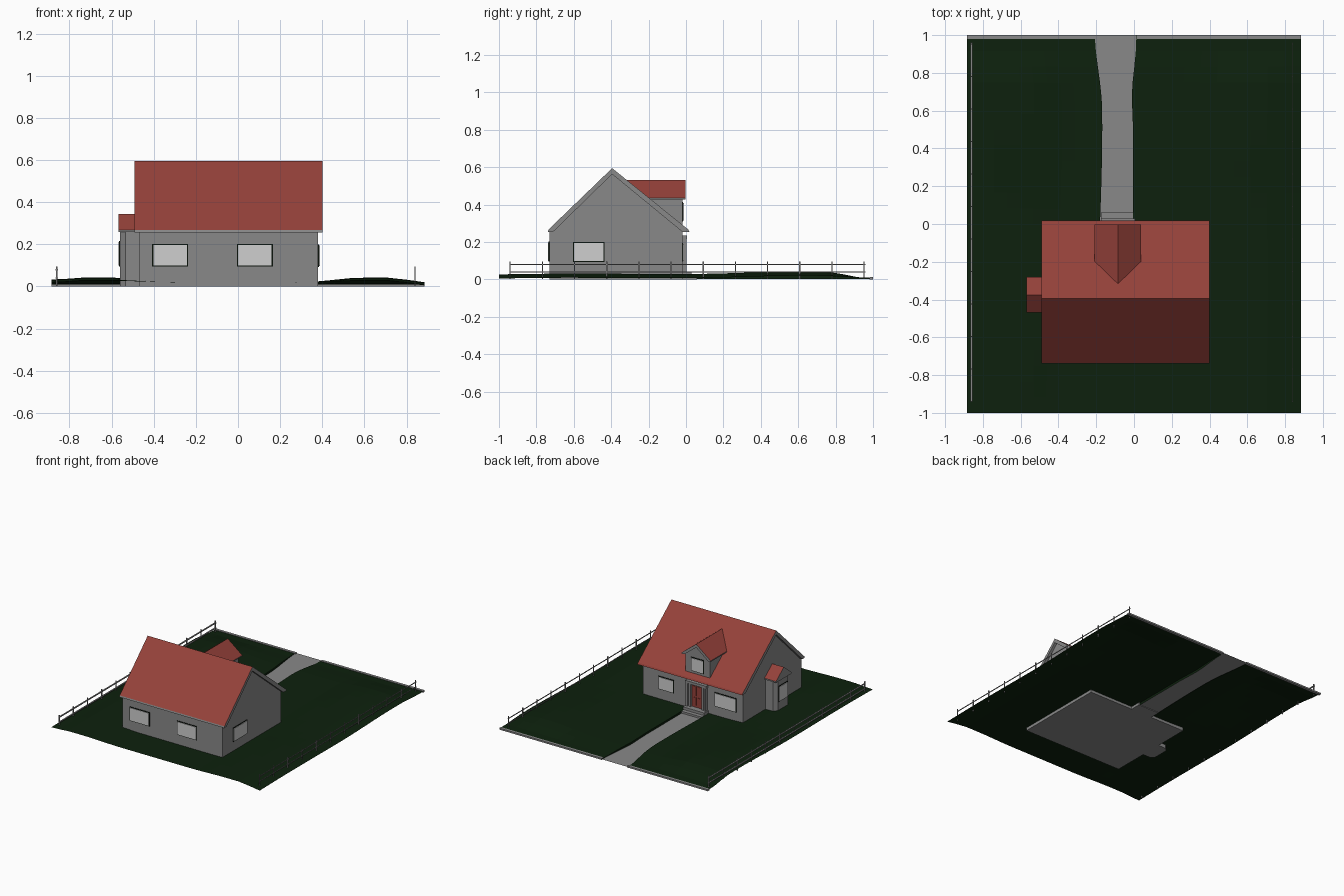
import bpy, bmesh, math
from mathutils import Vector

cube = bpy.data.objects.get("Cube")
if cube:
    bpy.data.objects.remove(cube, do_unlink=True)


def material(name, rgb):
    m = bpy.data.materials.new(name)
    m.use_nodes = True
    m.diffuse_color = (*rgb, 1)
    m.node_tree.nodes["Principled BSDF"].inputs["Base Color"].default_value = (*rgb, 1)
    return m


GREY = material("grey_stone", (0.25, 0.25, 0.25))
RED = material("roof_red", (0.30, 0.053, 0.042))
GLASS = material("pale_glass", (0.62, 0.62, 0.62))
GREEN = material("lawn_green", (0.004, 0.015, 0.004))
DARK = material("dark_frame", (0.003, 0.006, 0.003))


def finish(name, bm, *mats):
    mesh = bpy.data.meshes.new(name)
    bm.to_mesh(mesh)
    bm.free()
    for m in mats:
        mesh.materials.append(m)
    obj = bpy.data.objects.new(name, mesh)
    bpy.context.collection.objects.link(obj)
    return obj


def box(name, x, y, z, mat):
    """Box from (low, high) pairs."""
    bm = bmesh.new()
    bmesh.ops.create_cube(bm, size=1)
    for v in bm.verts:
        v.co = Vector([(r[0] + r[1]) / 2 + c * (r[1] - r[0]) for c, r in zip(v.co, (x, y, z))])
    return finish(name, bm, mat)


def prism(name, profile, axis, span, *mats):
    """Extrude a profile along x, y or z; a second material covers sloping tops."""
    def place(p, t):
        return {"x": (t, *p), "y": (p[0], t, p[1]), "z": (*p, t)}[axis]
    bm = bmesh.new()
    face = bm.faces.new([bm.verts.new(place(p, span[0])) for p in profile])
    ext = bmesh.ops.extrude_face_region(bm, geom=[face])
    shift = Vector(place((0, 0), span[1] - span[0]))
    bmesh.ops.translate(bm, vec=shift, verts=[g for g in ext["geom"] if isinstance(g, bmesh.types.BMVert)])
    bmesh.ops.recalc_face_normals(bm, faces=bm.faces)
    if len(mats) > 1:
        for f in bm.faces:
            f.material_index = int(f.normal.z > 0.3)
    return finish(name, bm, *mats)


def window(name, axis, side, wall, u, z):
    """Thin pane on a darker border plate; side is the outward sign."""
    for part, depth, grow, mat in (("frame", 0.004, 0.005, DARK), ("pane", 0.008, 0, GLASS)):
        d = sorted((wall - side * 0.002, wall + side * depth))
        uu = (u[0] - grow, u[1] + grow)
        x, y = (d, uu) if axis == "x" else (uu, d)
        box(name + "_" + part, x, y, (z[0] - grow, z[1] + grow), mat)


def ramp(a, b, t):
    t = min(1, max(0, (t - a) / (b - a)))
    return t * t * (3 - 2 * t)


# Lawn: a thin sheet with gentle mounds and a gap for the path
HALF = 0.885


def path_edges(y):
    flare = 0.03 * ramp(0.6, 1, y)
    return (-0.18 + 0.012 * math.sin(max(y, 0) * 3) - flare, -0.005 - 0.012 * ramp(0.5, 0.75, y) + flare)


def height(x, y):
    mound = 0.016 * ramp(0.3, 0.6, abs(x)) * (1 - 0.4 * math.cos(y * 5))
    h = 0.02 + mound * (0.5 + 0.5 * ramp(-0.6, 0.2, y))
    h -= 0.022 * ramp(0.72, HALF, abs(x)) * (0.4 + 0.6 * ramp(-1, 0, x))
    return h + (0.008 - h) * ramp(0.75, 0.97, y)


bm = bmesh.new()
rows = []
N = 10
for j in range(25):
    y = -1 + 2 * j / 24
    left, right = path_edges(y)
    xs = [-HALF + (left + HALF) * i / N for i in range(N + 1)]
    xs += [right + (HALF - right) * i / N for i in range(N + 1)]
    rows.append([bm.verts.new((x, y, height(x, y))) for x in xs])
for a, b in zip(rows, rows[1:]):
    for i in range(2 * N + 1):
        if i != N or b[0].co.y < 0.01:
            bm.faces.new((a[i], a[i + 1], b[i + 1], b[i]))
# Short banks drop from the lawn to the path
for i in (N, N + 1):
    low = [(r[i], bm.verts.new((r[i].co.x, r[i].co.y, 0.003))) for r in rows if r[i].co.y > -0.01]
    for (a, c), (b, d) in zip(low, low[1:]):
        bm.faces.new((a, b, d, c))
finish("lawn", bm, GREEN)

# Garden path
bm = bmesh.new()
strip = [[bm.verts.new((x, y, 0.005)) for x in path_edges(y)] for y in [k / 12 for k in range(13)]]
for (a, b), (c, d) in zip(strip, strip[1:]):
    bm.faces.new((a, b, d, c))
finish("path", bm, GREY)

# Low kerbs either side of the path entrance
box("kerb_right", (-HALF, -0.2), (0.98, 1), (0, 0.012), GREY)
box("kerb_left", (0.015, HALF), (0.98, 1), (0, 0.012), GREY)

# Post and rail fences
for side, x, w in (("right", -0.86, 0.005), ("left", 0.84, 0.002)):
    for k in range(12):
        y = -0.94 + 0.172 * k
        box(f"{side}_fence_post_{k}", (x - 0.003, x + 0.003), (y - 0.003, y + 0.003), (0.003, 0.096), GREY)
    for z in (0.04, 0.079):
        box(side + "_fence_rail", (x - w, x + w), (-0.94, 0.96), (z - 0.003, z + 0.003), GREY)

# House body and main roof
RIDGE = -0.395
prism("house_walls", [(-0.73, 0), (-0.02, 0), (-0.02, 0.257), (RIDGE, 0.575), (-0.73, 0.257)],
      "x", (-0.47, 0.38), GREY)
prism("main_roof", [(-0.738, 0.255), (-0.735, 0.267), (RIDGE, 0.595), (0.012, 0.267), (0.018, 0.255),
                    (-0.02, 0.255), (RIDGE, 0.563), (-0.71, 0.255)], "x", (-0.49, 0.40), GREY, RED)

# Dormer
DX = -0.085
prism("dormer_walls", [(DX - 0.105, 0.25), (DX + 0.105, 0.25), (DX + 0.105, 0.44), (DX, 0.515), (DX - 0.105, 0.44)],
      "y", (-0.25, -0.02), GREY)
prism("dormer_roof", [(DX - 0.123, 0.428), (DX - 0.123, 0.436), (DX, 0.532), (DX + 0.123, 0.436),
                      (DX + 0.123, 0.428), (DX + 0.1, 0.428), (DX, 0.506), (DX - 0.1, 0.428)],
      "y", (-0.315, -0.002), GREY, RED)

# Side bay with canted corners and a small gable roof
prism("bay_walls", [(-0.46, -0.46), (-0.535, -0.46), (-0.56, -0.435), (-0.56, -0.315), (-0.535, -0.29),
                    (-0.46, -0.29)], "z", (0, 0.27), GREY)
prism("bay_roof", [(-0.468, 0.258), (-0.468, 0.268), (-0.375, 0.343), (-0.28, 0.268), (-0.28, 0.258)],
      "x", (-0.568, -0.46), GREY, RED)

# Windows
window("front_left_window", "y", -1, -0.73, (0, 0.16), (0.1, 0.197))
window("front_right_window", "y", -1, -0.73, (-0.402, -0.242), (0.1, 0.197))
window("left_side_window", "x", 1, 0.38, (-0.6, -0.44), (0.098, 0.195))
window("bay_window", "x", -1, -0.56, (-0.425, -0.325), (0.1, 0.21))
window("back_left_window", "y", 1, -0.02, (0.12, 0.24), (0.1, 0.19))
window("back_right_window", "y", 1, -0.02, (-0.41, -0.235), (0.095, 0.192))
window("dormer_window", "y", 1, -0.02, (DX - 0.05, DX + 0.05), (0.315, 0.41))

# Back door with surround and steps
box("door", (DX - 0.043, DX + 0.043), (-0.025, -0.014), (0.04, 0.215), RED)
for z in ((0.055, 0.115), (0.13, 0.2)):
    for s in (-1, 1):
        c = DX + s * 0.02
        box("door_panel", (c - 0.013, c + 0.013), (-0.016, -0.011), z, RED)
for s in (-1, 1):
    for off, w, d in ((0.054, 0.009, 0.0), (0.078, 0.007, 0.004)):
        c = DX + s * off
        box("door_post", (c - w, c + w), (-0.025, d), (0.03, 0.225), GREY)
box("door_lintel", (DX - 0.088, DX + 0.088), (-0.025, 0.006), (0.215, 0.235), GREY)
box("upper_step", (DX - 0.09, DX + 0.09), (-0.03, 0.03), (0, 0.04), GREY)
box("lower_step", (DX - 0.09, DX + 0.09), (0.03, 0.06), (0, 0.02), GREY)
